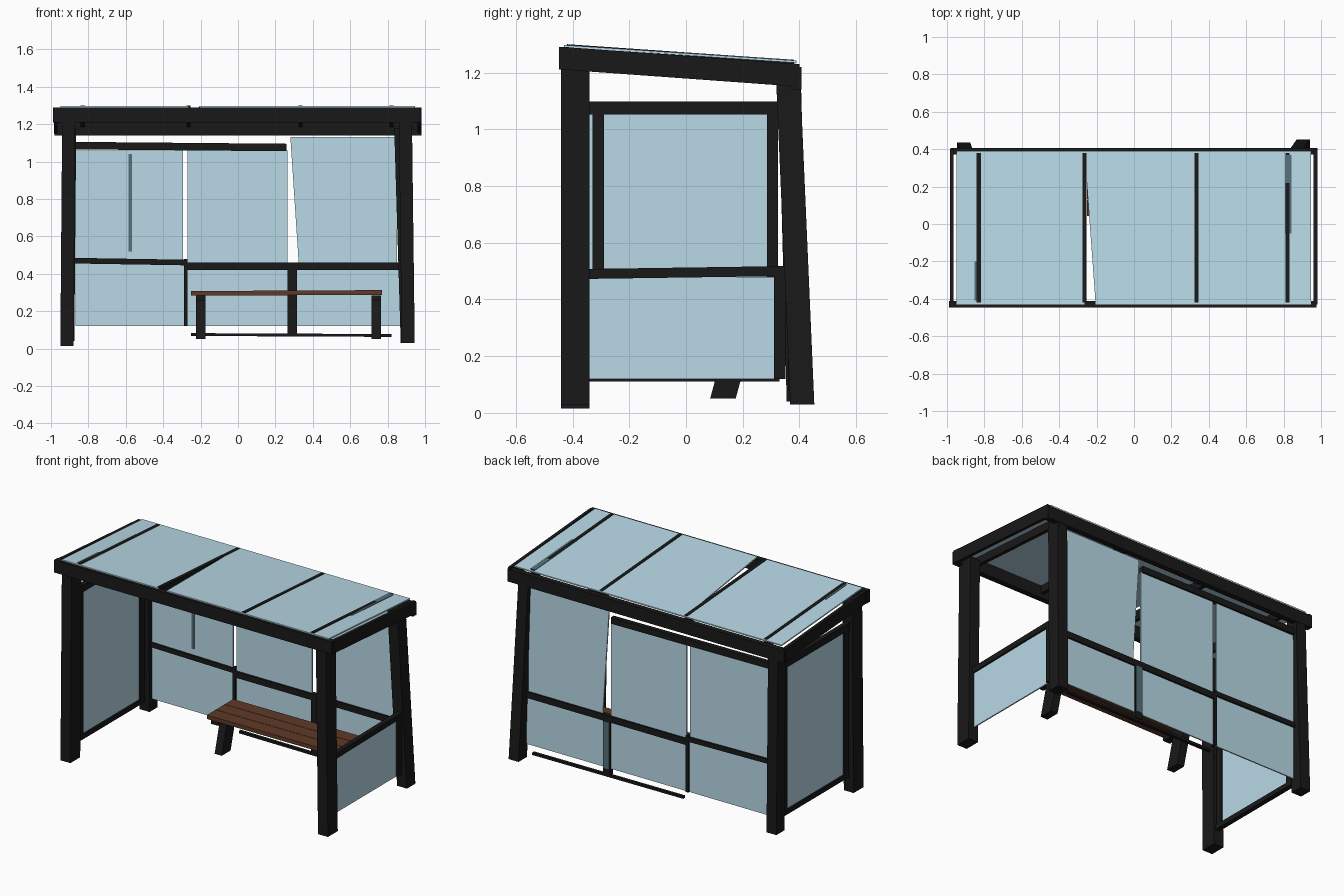
import bpy
from mathutils import Vector

if "Cube" in bpy.data.objects:
    bpy.data.objects.remove(bpy.data.objects["Cube"], do_unlink=True)


def material(name, rgb):
    m = bpy.data.materials.new(name)
    m.use_nodes = True
    m.diffuse_color = (*rgb, 1)
    m.node_tree.nodes["Principled BSDF"].inputs["Base Color"].default_value = (*rgb, 1)
    return m


METAL = material("black metal", (0.0095, 0.0095, 0.0095))
GLASS = material("pale blue glass", (0.51, 0.74, 0.85))
SEAL = material("dark teal seal", (0.09, 0.16, 0.19))
WOOD = material("brown wood", (0.115, 0.042, 0.021))


def make(name, verts, faces, mat):
    mesh = bpy.data.meshes.new(name)
    mesh.from_pydata(verts, [], faces)
    mesh.materials.append(mat)
    ob = bpy.data.objects.new(name, mesh)
    bpy.context.collection.objects.link(ob)
    return ob


def bar(name, start, end, w, h, mat=METAL):
    """Box from start to end; w and h are its sizes on the two other axes."""
    a, b = Vector(start), Vector(end)
    axis = max(range(3), key=lambda i: abs(b[i] - a[i]))
    others = [i for i in range(3) if i != axis]
    verts = []
    for centre in (a, b):
        for su, sv in ((-1, -1), (1, -1), (1, 1), (-1, 1)):
            p = centre.copy()
            p[others[0]] += su * w / 2
            p[others[1]] += sv * h / 2
            verts.append(p)
    sides = [(i, (i + 1) % 4, (i + 1) % 4 + 4, i + 4) for i in range(4)]
    ob = make(name, verts, [(3, 2, 1, 0), (4, 5, 6, 7)] + sides, mat)
    if axis == 1:
        ob.data.flip_normals()
    return ob


def sheet(name, corners, mat=GLASS):
    ob = make(name, corners, [(0, 1, 2, 3)], mat)
    mod = ob.modifiers.new("thickness", "SOLIDIFY")
    mod.thickness = 0.008
    mod.offset = 0
    return ob


def wall(name, x0, x1, z0, z1, skew=0, y=0.375, mat=GLASS):
    return sheet(name, [(x0 + skew, y, z0), (x1, y, z0), (x1, y, z1), (x0, y, z1)], mat)


def side_glass(name, x, z0, z1):
    return sheet(name, [(x, -0.34, z0), (x, 0.32, z0), (x, 0.32, z1), (x, -0.34, z1)])


# Corner posts, the rear ones leaning slightly
bar("front_right_post", (-0.915, -0.39, 0.015), (-0.905, -0.39, 1.23), 0.07, 0.10)
bar("front_left_post", (0.91, -0.39, 0.03), (0.895, -0.39, 1.23), 0.07, 0.10)
bar("rear_right_post", (-0.91, 0.395, 0.04), (-0.90, 0.365, 1.18), 0.07, 0.08)
bar("rear_left_post", (0.905, 0.41, 0.03), (0.87, 0.36, 1.18), 0.07, 0.085)

# Roof frame, sloping down to the rear
bar("front_roof_beam", (-0.99, -0.43, 1.25), (0.975, -0.43, 1.25), 0.035, 0.08)
bar("rear_roof_beam", (-0.98, 0.39, 1.18), (0.98, 0.39, 1.18), 0.035, 0.08)
for side, x in (("right", -0.975), ("left", 0.97)):
    bar(side + "_roof_beam", (x, -0.43, 1.25), (x, 0.40, 1.19), 0.02, 0.08)
RAFTERS = (-0.83, -0.265, 0.335, 0.82)
for i, x in enumerate(RAFTERS):
    bar(f"rafter_{i + 1}", (x, -0.42, 1.27), (x, 0.38, 1.215), 0.022, 0.06)

# Roof glass in bays, with a tapering gap beside one rafter
edges = (-0.95, *RAFTERS, 0.945)
for i, (x0, x1) in enumerate(zip(edges, edges[1:])):
    gap = 0.06 if i == 2 else 0
    sheet(f"roof_glass_{i + 1}", [(x0 + gap, -0.43, 1.293), (x1, -0.43, 1.293),
                                 (x1, 0.39, 1.238), (x0, 0.39, 1.238)])

# Worn seals beside the end rafters
bar("roof_seal_right", (-0.835, -0.41, 1.294), (-0.835, -0.20, 1.28), 0.035, 0.008, SEAL)
bar("roof_seal_left", (0.825, -0.05, 1.27), (0.825, 0.37, 1.242), 0.035, 0.008, SEAL)

# Rear wall glass
wall("rear_glass_upper_right", -0.87, -0.295, 0.46, 1.06)
wall("rear_glass_upper_middle", -0.27, 0.265, 0.45, 1.06)
wall("rear_glass_upper_left", 0.28, 0.85, 0.45, 1.13, skew=0.045)
wall("rear_glass_lower_right", -0.87, -0.28, 0.12, 0.46)
wall("rear_glass_lower_middle", -0.27, 0.27, 0.12, 0.45)
wall("rear_glass_lower_left", 0.31, 0.865, 0.12, 0.45)

# Rear wall rails and mullions
bar("rear_top_rail", (-0.87, 0.375, 1.085), (0.26, 0.375, 1.075), 0.03, 0.04)
bar("rear_middle_rail_right", (-0.88, 0.375, 0.47), (-0.28, 0.375, 0.46), 0.03, 0.03)
bar("rear_middle_rail_left", (-0.28, 0.375, 0.44), (0.87, 0.375, 0.44), 0.03, 0.04)
bar("rear_mullion_left", (0.29, 0.375, 0.08), (0.29, 0.375, 0.45), 0.05, 0.03)
bar("rear_mullion_right", (-0.28, 0.375, 0.12), (-0.28, 0.375, 0.48), 0.02, 0.03)
bar("rear_bottom_rail", (-0.25, 0.375, 0.075), (0.82, 0.375, 0.07), 0.02, 0.015)

# Seal strips on the rear wall
wall("rear_seal_inside", -0.585, -0.567, 0.52, 1.04, y=0.369, mat=SEAL)
wall("rear_seal_outside", 0.268, 0.312, 0.12, 0.42, y=0.391, mat=SEAL)

# Right side: full framed glass
RX = -0.905
side_glass("right_side_glass", RX, 0.12, 1.06)
for name, z, h in (("bottom", 0.125, 0.03), ("top", 1.075, 0.045)):
    bar(f"right_side_{name}_rail", (RX, -0.34, z), (RX, 0.33, z), 0.03, h)
for name, y in (("front", -0.31), ("rear", 0.305)):
    bar(f"right_side_{name}_stile", (RX, y, 0.12), (RX, y, 1.08), 0.03, 0.04)

# Left side: low glass under a rail, open above
side_glass("left_side_glass", 0.90, 0.12, 0.48)
bar("left_side_rail", (0.90, -0.34, 0.49), (0.90, 0.35, 0.50), 0.03, 0.035)
bar("left_side_rear_stile", (0.90, 0.33, 0.12), (0.90, 0.33, 0.50), 0.03, 0.04)

# Bench: slatted seat on two tapered legs
for i in range(3):
    y = 0.085 + i * 0.09
    bar(f"bench_slat_{i + 1}", (-0.25, y, 0.295), (0.77, y, 0.30), 0.087, 0.025, WOOD)
for side, x in (("right", -0.20), ("left", 0.74)):
    bar(f"bench_{side}_bracket", (x, 0.05, 0.27), (x, 0.31, 0.27), 0.05, 0.03)
    bar(f"bench_{side}_leg", (x, 0.13, 0.05), (x, 0.19, 0.27), 0.05, 0.09)
